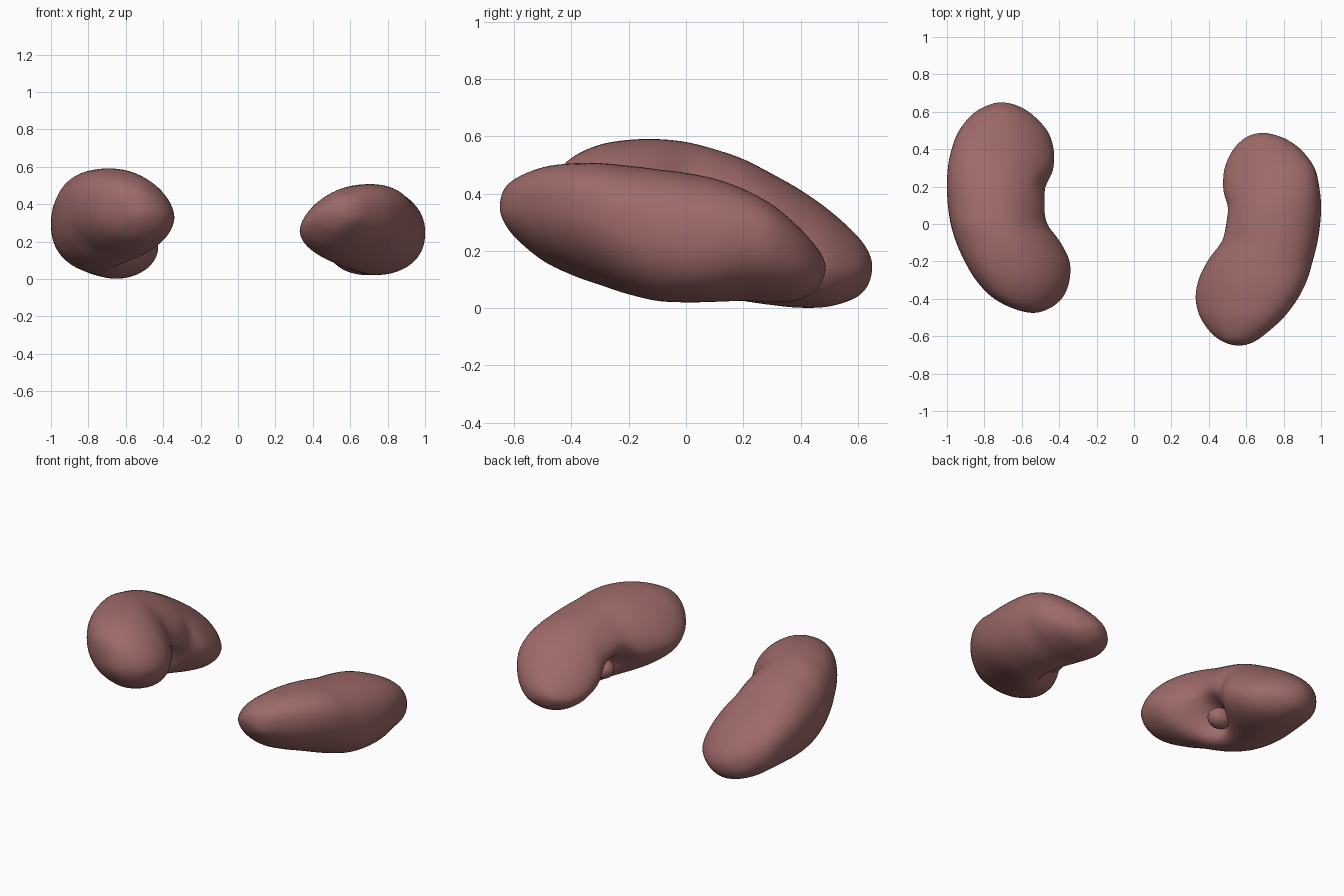
import bpy, bmesh, math
from mathutils import Vector

SEG = 64   # points around each section
SUB = 7    # sections between stations

mat = bpy.data.materials.new("kidney_tissue")
mat.diffuse_color = (0.34, 0.145, 0.14, 1)


def catmull(a, b, c, d, t):
    return [0.5 * (2 * q + (r - p) * t + (2 * p - 5 * q + 4 * r - s) * t * t
                   + (3 * q - p - 3 * r + s) * t ** 3)
            for p, q, r, s in zip(a, b, c, d)]


def mirror_station(s):
    # phantom station past a pole, so the tip closes round
    return (s[0], s[2], s[1], s[4], s[3], -s[5])


def finish(ob):
    for p in ob.data.polygons:
        p.use_smooth = True
    ob.data.materials.append(mat)


def section(a):
    # full on the outer side, narrower towards the inner edge
    c, s = math.cos(a), math.sin(a)
    e = 1 - 0.14 * c / (abs(c) + 0.15)
    return math.copysign(abs(c) ** e, c), math.copysign(abs(s) ** e, s)


def kidney(name, side, stations, dents):
    """Loft tilted ovals along y; station = y, inner x, outer x, bottom z, top z, lean."""
    pts = [mirror_station(stations[1])] + stations + [mirror_station(stations[-2])]
    rows = []
    for i in range(1, len(pts) - 2):
        for j in range(SUB):
            rows.append(catmull(*pts[i - 1:i + 3], j / SUB))
    rows = rows[1:]
    bm = bmesh.new()

    def vert(x, y, z):
        p = Vector((side * x, y, z))
        base = p.copy()
        for centre, push, size in dents:
            d = Vector([(base[k] - centre[k]) / size[k] for k in range(3)])
            p += Vector(push) * math.exp(-d.length_squared)
        return bm.verts.new(p)

    rings = []
    for y, xi, xo, zb, zt, k in rows:
        rz = (zt - zb) / 2
        k = max(-0.8 * abs(rz), min(0.8 * abs(rz), k))
        m = math.sqrt(max(rz * rz - k * k, 0))
        ring = []
        for n in range(SEG):
            c, s = section(2 * math.pi * n / SEG)
            ring.append(vert((xi + xo) / 2 + (xo - xi) / 2 * c, y,
                             (zb + zt) / 2 + k * c + m * s))
        rings.append(ring)
    for r0, r1 in zip(rings, rings[1:]):
        for n in range(SEG):
            bm.faces.new((r0[n], r0[n - 1], r1[n - 1], r1[n]))
    for s, ring in ((stations[0], rings[0]), (stations[-1], rings[-1])):
        tip = vert(s[1], s[0], s[3])
        for n in range(SEG):
            bm.faces.new((ring[n - 1], ring[n], tip))
    bmesh.ops.recalc_face_normals(bm, faces=bm.faces)
    me = bpy.data.meshes.new(name)
    bm.to_mesh(me)
    bm.free()
    ob = bpy.data.objects.new(name, me)
    bpy.context.collection.objects.link(ob)
    finish(ob)


def stub(name, loc, scale):
    bpy.ops.mesh.primitive_uv_sphere_add(segments=32, ring_count=16, radius=1, location=loc)
    ob = bpy.context.object
    ob.name = name
    ob.scale = scale
    finish(ob)


# kidney on the -x side
kidney("left_kidney", -1, [
    (-0.475, 0.54, 0.54, 0.36, 0.36, 0.0),
    (-0.45, 0.45, 0.65, 0.28, 0.47, 0.02),
    (-0.39, 0.38, 0.76, 0.21, 0.53, 0.03),
    (-0.30, 0.345, 0.845, 0.16, 0.57, 0.03),
    (-0.20, 0.345, 0.905, 0.12, 0.587, 0.03),
    (-0.10, 0.39, 0.95, 0.08, 0.59, 0.02),
    (0.00, 0.45, 0.98, 0.055, 0.58, 0.015),
    (0.10, 0.46, 0.995, 0.04, 0.555, 0.01),
    (0.20, 0.45, 1.0, 0.025, 0.52, 0.02),
    (0.30, 0.43, 0.995, 0.01, 0.468, 0.04),
    (0.40, 0.43, 0.975, 0.0, 0.41, 0.05),
    (0.50, 0.465, 0.935, 0.005, 0.34, 0.04),
    (0.59, 0.55, 0.86, 0.035, 0.26, 0.02),
    (0.635, 0.63, 0.78, 0.08, 0.20, 0.01),
    (0.65, 0.71, 0.71, 0.145, 0.145, 0.0)],
    [((-0.50, 0.05, 0.18), (-0.15, 0, 0.03), (0.14, 0.11, 0.10)),
     ((-0.45, 0.22, 0.34), (-0.02, 0, 0), (0.08, 0.06, 0.12))])
stub("left_vessel_stub", (-0.595, 0.055, 0.185), (0.075, 0.065, 0.06))

# kidney on the +x side
kidney("right_kidney", 1, [
    (-0.65, 0.56, 0.56, 0.355, 0.355, 0.0),
    (-0.635, 0.49, 0.63, 0.30, 0.415, 0.0),
    (-0.59, 0.42, 0.70, 0.24, 0.455, 0.02),
    (-0.50, 0.355, 0.80, 0.165, 0.49, 0.04),
    (-0.40, 0.33, 0.875, 0.115, 0.503, 0.05),
    (-0.30, 0.345, 0.925, 0.08, 0.505, 0.04),
    (-0.20, 0.39, 0.955, 0.048, 0.497, 0.02),
    (-0.10, 0.445, 0.98, 0.025, 0.485, 0.01),
    (0.00, 0.465, 0.995, 0.02, 0.472, 0.005),
    (0.10, 0.475, 1.0, 0.022, 0.452, 0.01),
    (0.20, 0.475, 0.99, 0.025, 0.415, 0.03),
    (0.30, 0.485, 0.965, 0.02, 0.36, 0.04),
    (0.39, 0.525, 0.90, 0.028, 0.285, 0.03),
    (0.45, 0.58, 0.82, 0.06, 0.22, 0.01),
    (0.477, 0.63, 0.75, 0.10, 0.18, 0.0),
    (0.487, 0.69, 0.69, 0.14, 0.14, 0.0)],
    [((0.51, -0.03, 0.15), (0.15, 0, 0.03), (0.14, 0.11, 0.10)),
     ((0.48, 0.10, 0.28), (0.01, 0, 0), (0.08, 0.06, 0.12))])
stub("right_vessel_stub", (0.60, -0.02, 0.15), (0.075, 0.065, 0.06))
